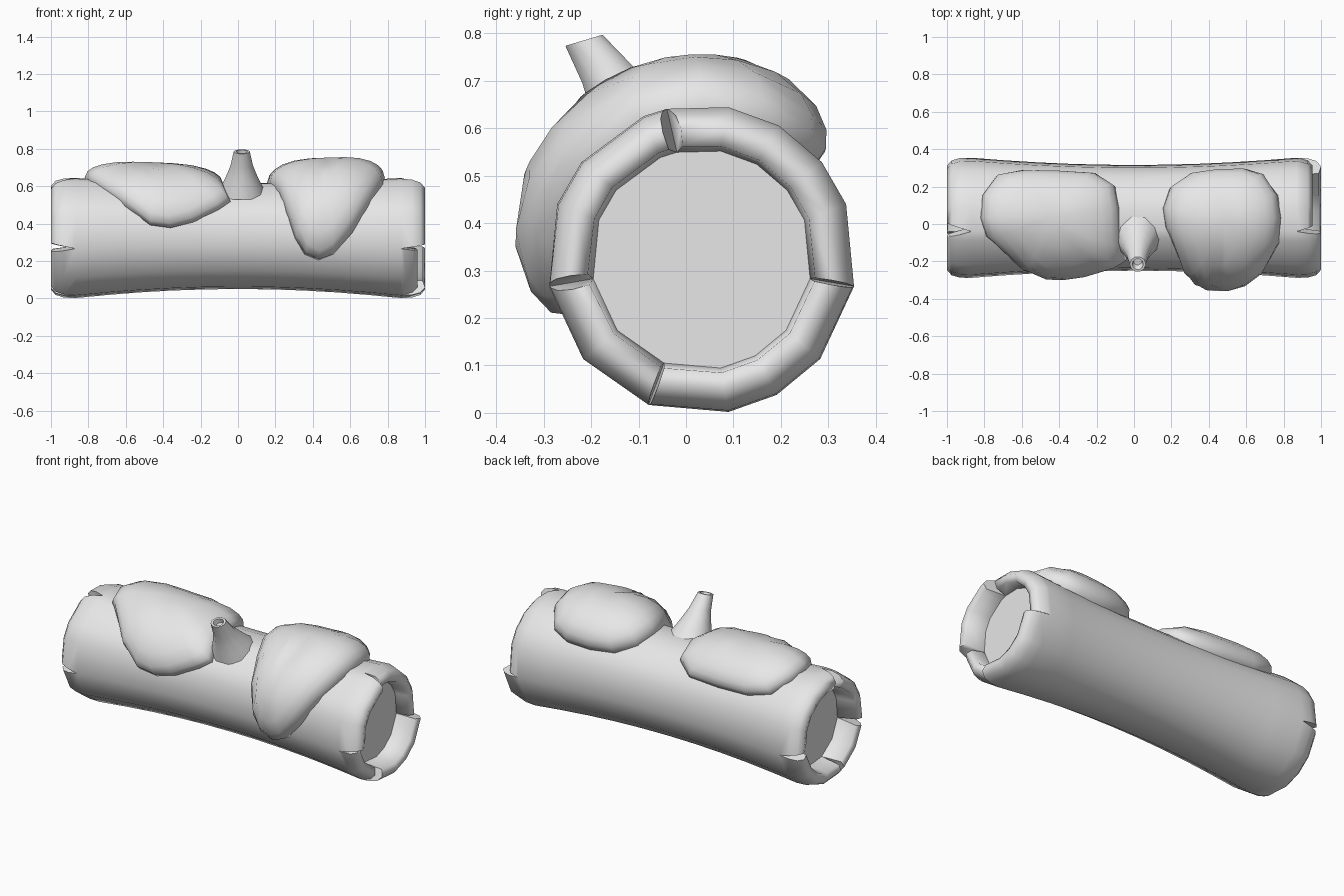
import bpy, bmesh, math
from mathutils import Vector

cube = bpy.data.objects.get("Cube")
if cube:
    bpy.data.objects.remove(cube, do_unlink=True)

grey = bpy.data.materials.new("light_grey")
grey.use_nodes = True
colour = (0.8, 0.8, 0.8, 1)
grey.diffuse_color = colour
grey.node_tree.nodes["Principled BSDF"].inputs["Base Color"].default_value = colour


def finish(bm, name, angle):
    """Turn a bmesh into a smooth shaded object."""
    bmesh.ops.remove_doubles(bm, verts=bm.verts, dist=0.0005)
    bmesh.ops.recalc_face_normals(bm, faces=bm.faces)
    mesh = bpy.data.meshes.new(name)
    bm.to_mesh(mesh)
    bm.free()
    mesh.materials.append(grey)
    ob = bpy.data.objects.new(name, mesh)
    bpy.context.collection.objects.link(ob)
    bpy.ops.object.select_all(action='DESELECT')
    ob.select_set(True)
    bpy.context.view_layer.objects.active = ob
    bpy.ops.object.shade_smooth_by_angle(angle=math.radians(angle))


def flare(x):
    return min(1, abs(x) / 0.86) ** 2


def log_radius(x):
    return 0.287 + 0.039 * flare(x)


def on_log(x, deg, r):
    """Point around the log; the angle runs from the top towards the front."""
    a = math.radians(deg)
    return Vector((x, 0.033 - r * math.sin(a),
                   0.333 - 0.01 * flare(x) + r * math.cos(a)))


def bridge(bm, a, b, closed=True):
    n = len(a)
    for i in range(n if closed else n - 1):
        j = (i + 1) % n
        bm.faces.new((a[i], a[j], b[j], b[i]))


# Log: waisted trunk with four broken bark lips around each recessed end
BASE = 0.87
RECESS = 0.232
sectors = [(13, 22, 51, 69, 100), (100, 130, 160),
           (160, 190, 209, 230, 260), (260, 291, 309, 330, 350, 373)]
around = [a for s in sectors for a in s[:-1]]

bm = bmesh.new()


def log_ring(x, r):
    return [bm.verts.new(on_log(x, a, r)) for a in around]


steps = 10
rings = []
for i in range(steps + 1):
    x = BASE * (2 * i / steps - 1)
    rings.append(log_ring(x, log_radius(x)))
for a, b in zip(rings, rings[1:]):
    bridge(bm, a, b)

# Lip tips and half widths of the splits that start each lip
ends = {1: ((1.0, 0.96, 1.0, 0.955), (4, 3, 1, 1)),
        -1: ((1.0, 1.0, 1.0, 1.0), (7, 4.5, 3, 4))}
for side, (tips, gaps) in ends.items():
    for k, angles in enumerate(sectors):
        tip, gap0, gap1 = tips[k], gaps[k], gaps[(k + 1) % 4]
        profile = [(BASE, log_radius(BASE)), (tip - 0.07, 0.323),
                   (tip - 0.025, 0.309), (tip, 0.28), (tip - 0.012, 0.242),
                   (BASE, RECESS)]
        rows = []
        for x, r in profile:
            open_by = (x - BASE) / (tip - BASE)
            row = list(angles)
            row[0] += gap0 * open_by
            row[-1] -= gap1 * open_by
            rows.append([bm.verts.new(on_log(side * x, a, r)) for a in row])
        for a, b in zip(rows, rows[1:]):
            bridge(bm, a, b, closed=False)
        for edge in (0, -1):
            bm.faces.new([row[edge] for row in rows])
    # Sawn face at the bottom of the recess
    bm.faces.new(log_ring(side * BASE, RECESS))
finish(bm, "log", 75)


# Moss: domed patches wrapped over the log, outlined by (x, angle)
def moss(name, outline, height, crown):
    bm = bmesh.new()
    n = len(outline)
    cx, ca = crown
    layers = [(t, height * math.sqrt(1 - t ** 3))
              for t in (0.3, 0.55, 0.75, 0.88, 0.96, 1.0)]
    layers.append((0.97, -0.03))     # rim tucked under the bark
    previous = None
    for t, lift in layers:
        ring = []
        for x, a in outline:
            px, pa = cx + (x - cx) * t, ca + (a - ca) * t
            ring.append(bm.verts.new(on_log(px, pa, log_radius(px) + lift)))
        if previous:
            bridge(bm, previous, ring)
        else:
            top = bm.verts.new(on_log(cx, ca, log_radius(cx) + height))
            for i in range(n):
                bm.faces.new((top, ring[i], ring[(i + 1) % n]))
        previous = ring
    finish(bm, name, 60)


moss("moss_right",
     [(-.82, 0), (-.79, 18), (-.6, 58), (-.47, 78), (-.36, 81), (-.24, 75),
      (-.1, 60), (-.04, 50), (-.07, 28), (-.08, -10), (-.1, -35), (-.2, -50),
      (-.4, -52), (-.6, -51), (-.74, -43), (-.81, -22)], 0.1, (-.45, 0))
moss("moss_left",
     [(.155, -10), (.17, 10), (.22, 35), (.26, 65), (.305, 92), (.355, 109),
      (.43, 115), (.51, 108), (.61, 86), (.69, 60), (.775, 25), (.785, 0),
      (.77, -22), (.7, -43), (.6, -51), (.45, -52), (.3, -48), (.19, -32)],
     0.125, (.48, 4))

# Branch stub: flared at the log, with a small hollow at the tip
bm = bmesh.new()
tip = Vector((0.02, -0.215, 0.785))
down = Vector((0, 0.57, -0.82)).normalized()
across = Vector((1, 0, 0))
depth = Vector((0, 1, 0.3)).normalized()
SIDES = 10
previous = None
for d, r in ((0.03, 0.022), (0, 0.03), (0, 0.043), (0.09, 0.06),
             (0.15, 0.08), (0.2, 0.1), (0.27, 0.13)):
    ring = []
    for i in range(SIDES):
        a = math.tau * i / SIDES
        ring.append(bm.verts.new(tip + down * d + across * r * math.cos(a)
                                 + depth * r * math.sin(a)))
    if previous:
        bridge(bm, previous, ring)
    else:
        bm.faces.new(ring)
    previous = ring
bm.faces.new(previous)
finish(bm, "branch_stub", 50)
